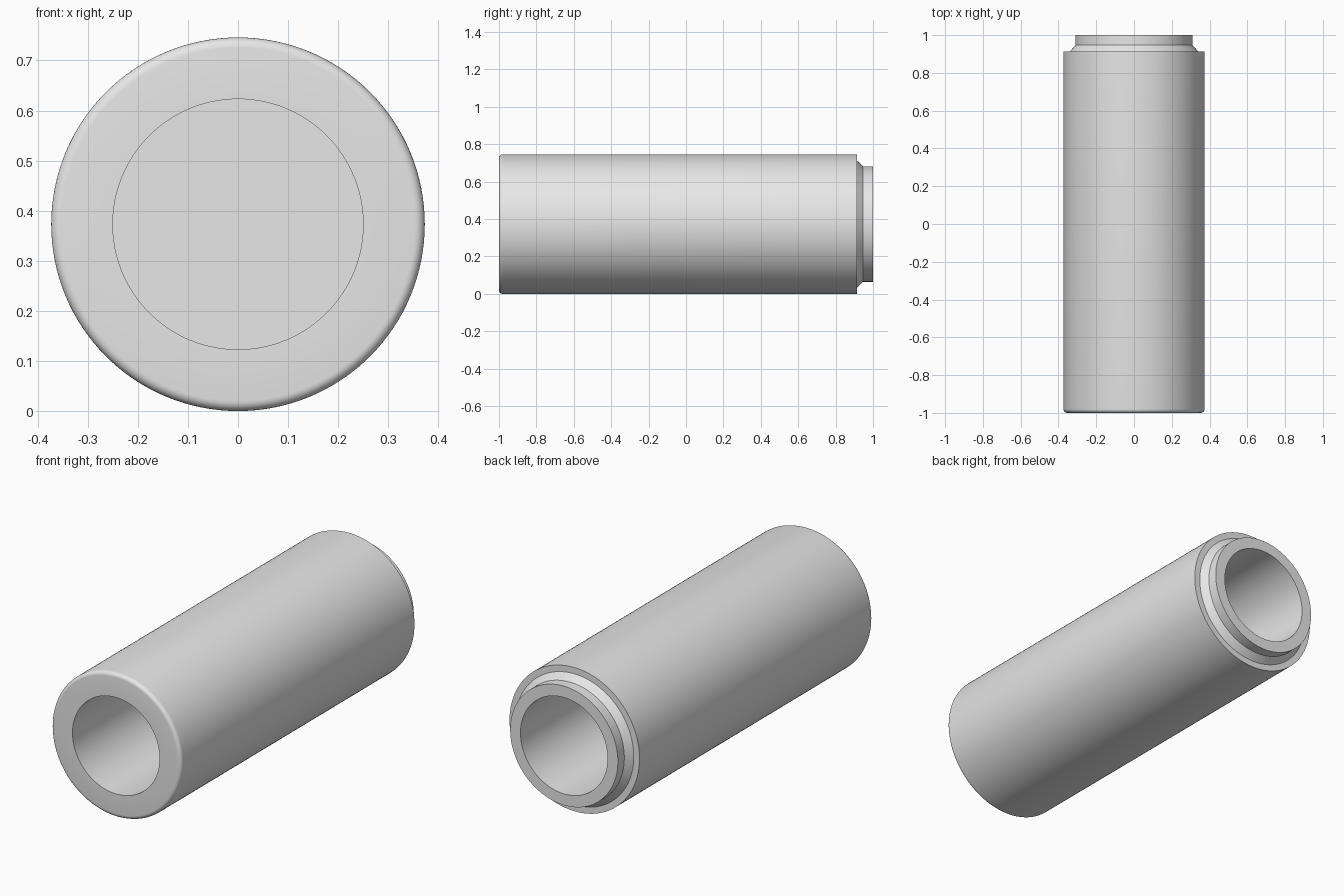
import bpy, bmesh, math
from mathutils import Matrix, Vector

cube = bpy.data.objects.get("Cube")
if cube:
    bpy.data.objects.remove(cube, do_unlink=True)

RADIUS = 0.373      # outer radius, also the height of the axis
BORE = 0.25
FILLET = 0.02
WEB = 0.1           # half thickness of the wall closing the bore
SEGMENTS = 128

grey = bpy.data.materials.new("light grey")
grey.use_nodes = True
colour = (0.8, 0.8, 0.8, 1)
grey.diffuse_color = colour
grey.node_tree.nodes["Principled BSDF"].inputs["Base Color"].default_value = colour

# Half section as (radius, y): front blind bore, rounded front rim, body, stepped collar, rear bore
front_rim = []
for i in range(7):
    a = math.pi / 2 * i / 6
    front_rim.append((RADIUS - FILLET + FILLET * math.sin(a),
                      -1 + FILLET - FILLET * math.cos(a)))
profile = ([(0, -WEB), (BORE, -WEB), (BORE, -1)] + front_rim +
           [(RADIUS, 0.914), (0.34, 0.914), (0.309, 0.947), (0.309, 1),
            (BORE, 1), (BORE, WEB), (0, WEB)])

# Spin the section around the long axis
bm = bmesh.new()
verts = [bm.verts.new((r, y, 0)) for r, y in profile]
edges = [bm.edges.new(pair) for pair in zip(verts, verts[1:])]
bmesh.ops.spin(bm, geom=verts + edges, cent=(0, 0, 0), axis=(0, 1, 0),
               angle=math.tau, steps=SEGMENTS, use_duplicate=False)
bmesh.ops.remove_doubles(bm, verts=bm.verts, dist=0.0001)
bmesh.ops.recalc_face_normals(bm, faces=bm.faces)
bmesh.ops.transform(bm, matrix=Matrix.Translation(Vector((0, 0, RADIUS))), verts=bm.verts)

mesh = bpy.data.meshes.new("sleeve")
bm.to_mesh(mesh)
bm.free()
mesh.materials.append(grey)
sleeve = bpy.data.objects.new("sleeve", mesh)
bpy.context.collection.objects.link(sleeve)

# Smooth curved walls, crisp steps
bpy.ops.object.select_all(action="DESELECT")
sleeve.select_set(True)
bpy.context.view_layer.objects.active = sleeve
bpy.ops.object.shade_smooth_by_angle(angle=math.radians(30))
